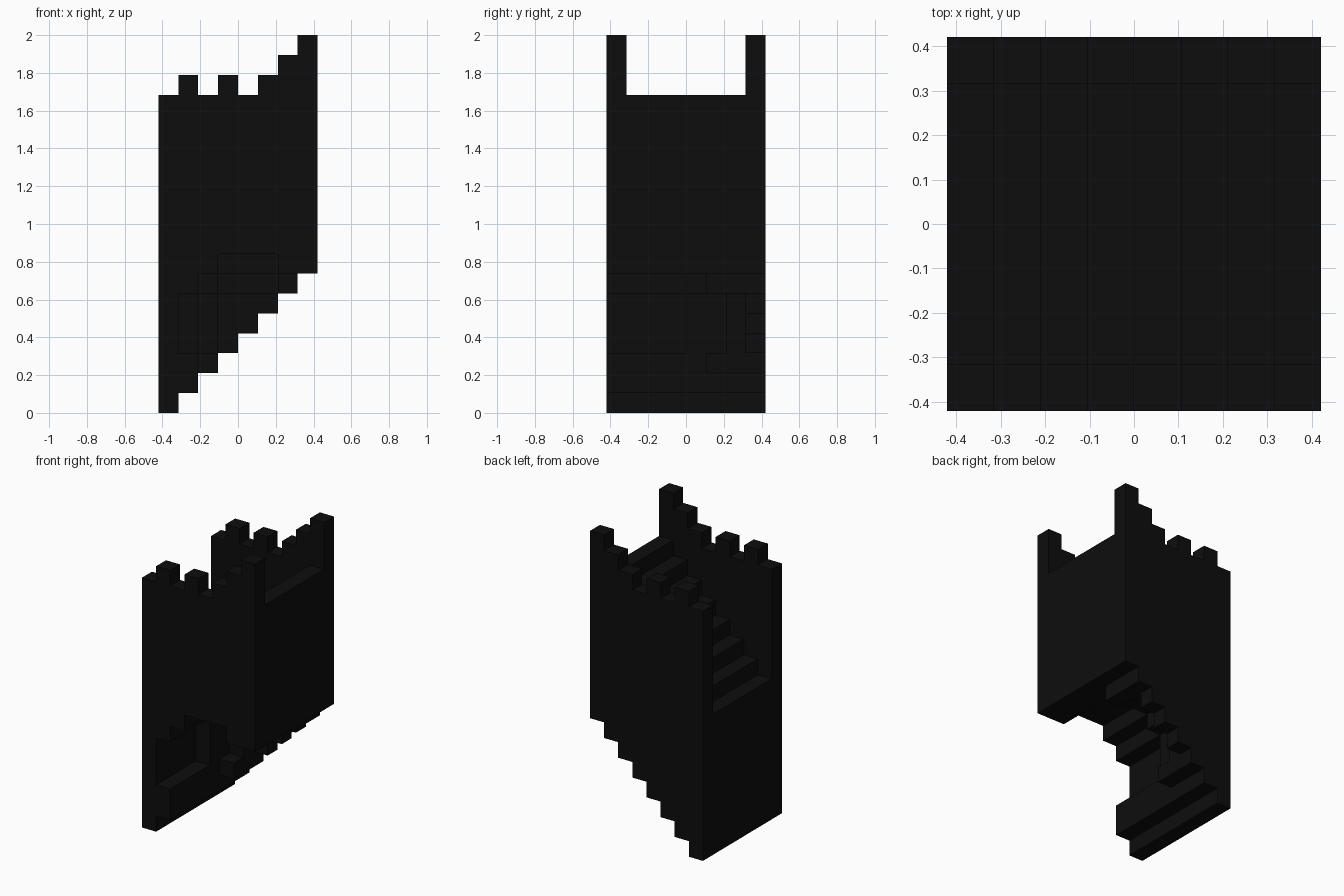
import bpy, bmesh, math
from mathutils import Vector

cube = bpy.data.objects.get("Cube")
if cube:
    bpy.data.objects.remove(cube, do_unlink=True)

N = 8              # blocks along x and y
U = 2.0 / 19       # block size

black = bpy.data.materials.new("near_black")
black.use_nodes = True
colour = (0.004, 0.004, 0.004, 1.0)
black.diffuse_color = colour
bsdf = next(n for n in black.node_tree.nodes if n.type == 'BSDF_PRINCIPLED')
bsdf.inputs["Base Color"].default_value = colour

WALL_TOP = [16, 17, 16, 17, 16, 17, 18, 19]    # battlement height per column


def in_cave(x, y, z):
    """Rounded hollow that opens at the front and below the stepped underside."""
    depth = [0, 4, 6, 7, 7, 7, 5, 0][x]
    floor = [0, 3, 2, 0, 0, 0, 0, 0][x]
    ceiling = [0, 6, 7, 8, 8, 8, 7, 0][x]
    if x == 2 and y >= 5:
        floor = 3
    if y >= 4:                                  # vault drops towards the back
        ceiling = min(ceiling, {4: 7, 5: 7, 6: 6}.get(y, 0))
        if x == 2:
            ceiling = 6
    return y < depth and floor <= z < ceiling


# Occupied blocks: sheared stair between two battlemented side walls
solid = set()
for x in range(N):
    for y in range(N):
        top = WALL_TOP[x] if y in (0, N - 1) else 9 + x
        for z in range(x, top):
            if not in_cave(x, y, z):
                solid.add((x, y, z))

AXES = [Vector((1, 0, 0)), Vector((0, 1, 0)), Vector((0, 0, 1))]


def build(name, cells):
    """Make the outer skin of a group of blocks as one flat-shaded part."""
    bm = bmesh.new()
    for c in cells:
        centre = Vector(c) + Vector((0.5, 0.5, 0.5))
        for i in range(3):
            for s in (-1, 1):
                n = AXES[i] * s
                if tuple(int(v) for v in Vector(c) + n) in solid:
                    continue
                a, b = AXES[(i + 1) % 3] / 2, AXES[(i + 2) % 3] / 2 * s
                mid = centre + n / 2
                corners = (mid - a - b, mid + a - b, mid + a + b, mid - a + b)
                bm.faces.new([bm.verts.new((p - Vector((N / 2, N / 2, 0))) * U)
                              for p in corners])
    bmesh.ops.remove_doubles(bm, verts=bm.verts[:], dist=U * 0.01)
    bmesh.ops.dissolve_limit(bm, angle_limit=math.radians(1),
                             verts=bm.verts[:], edges=bm.edges[:])
    mesh = bpy.data.meshes.new(name)
    bm.to_mesh(mesh)
    bm.free()
    mesh.materials.append(black)
    obj = bpy.data.objects.new(name, mesh)
    bpy.context.collection.objects.link(obj)
    return obj


build("front_wall", [c for c in sorted(solid) if c[1] == 0])
build("back_wall", [c for c in sorted(solid) if c[1] == N - 1])
build("stair_core", [c for c in sorted(solid) if 0 < c[1] < N - 1])
